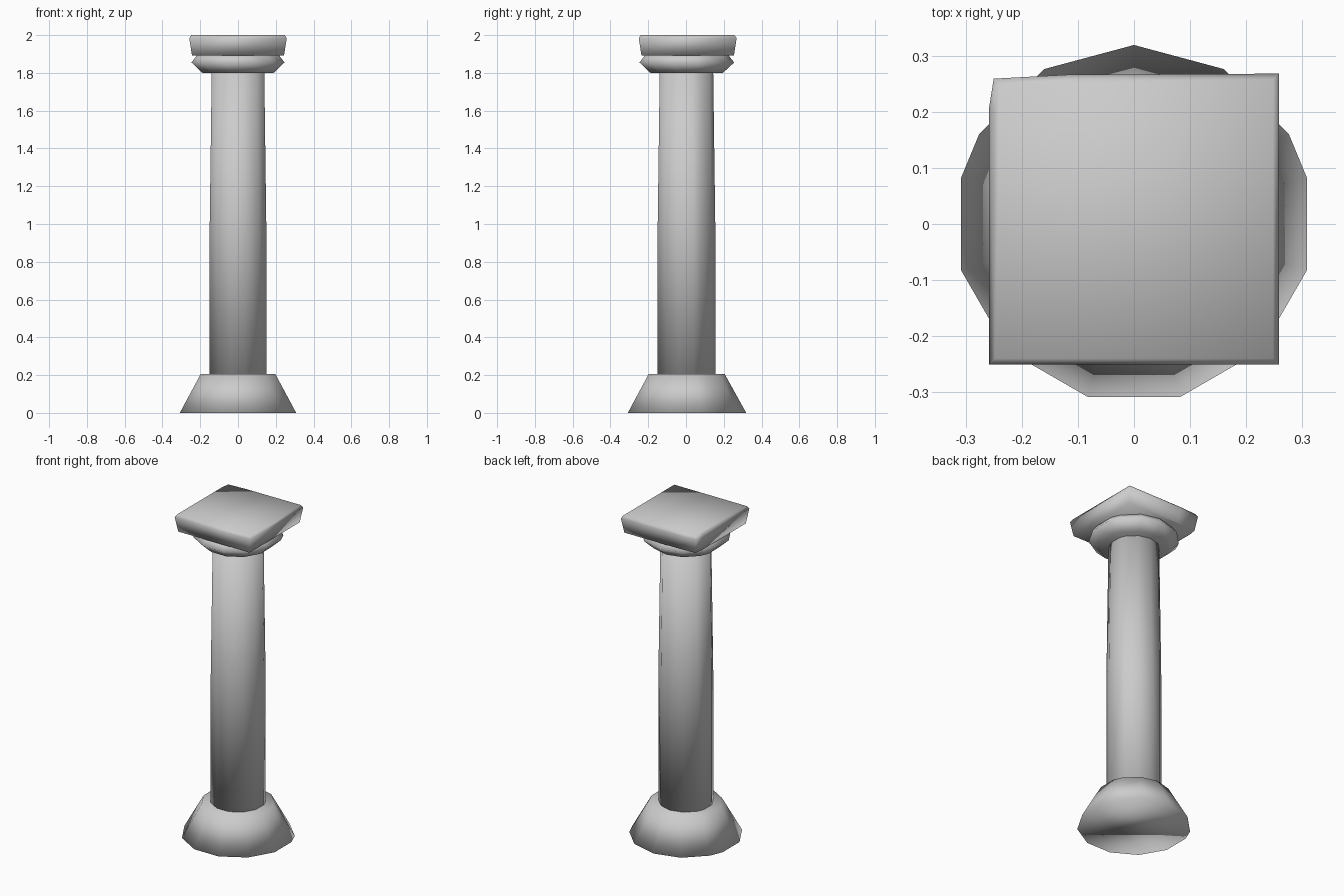
import bpy, bmesh
from math import sin, cos, radians

if "Cube" in bpy.data.objects:
    bpy.data.objects.remove(bpy.data.objects["Cube"])

# Uneven low-poly ring directions, measured from the back (+y)
HALF = [30, 60, 75, 105, 135, 165]
ANGLES = [0] + HALF + [-a for a in reversed(HALF)]
ROUND = [(sin(radians(a)), cos(radians(a))) for a in ANGLES]


def loft(name, outline, levels, centre_y=0.0):
    """Stack scaled copies of an outline at (scale, z) levels and cap the ends."""
    bm = bmesh.new()
    rings = [[bm.verts.new((x * s, centre_y + y * s, z)) for x, y in outline]
             for s, z in levels]
    n = len(outline)
    for lower, upper in zip(rings, rings[1:]):
        for i in range(n):
            j = (i + 1) % n
            bm.faces.new((lower[i], lower[j], upper[j], upper[i]))
    bm.faces.new(rings[0])
    bm.faces.new(rings[-1])
    bmesh.ops.recalc_face_normals(bm, faces=bm.faces)
    for f in bm.faces:
        f.smooth = True
    mesh = bpy.data.meshes.new(name)
    bm.to_mesh(mesh)
    bm.free()
    obj = bpy.data.objects.new(name, mesh)
    bpy.context.collection.objects.link(obj)
    return obj


# Flared foot
loft("base", ROUND, [(0.319, 0.0), (0.205, 0.205)])

# Shaft, tapering in its upper half
loft("shaft", ROUND, [(0.155, 0.19), (0.155, 1.0), (0.144, 1.81)])

# Rounded collar under the top slab
loft("collar", ROUND, [(0.195, 1.80), (0.255, 1.855), (0.222, 1.897)])

# Square top slab with bevelled rim and one chipped corner
slab = [(0.258, -0.259), (0.258, 0.259), (-0.12, 0.257),
        (-0.25, 0.25), (-0.258, 0.20), (-0.258, -0.259)]
loft("top_slab", slab, [(0.945, 1.893), (1.0, 1.983), (0.96, 2.0)], 0.009)
